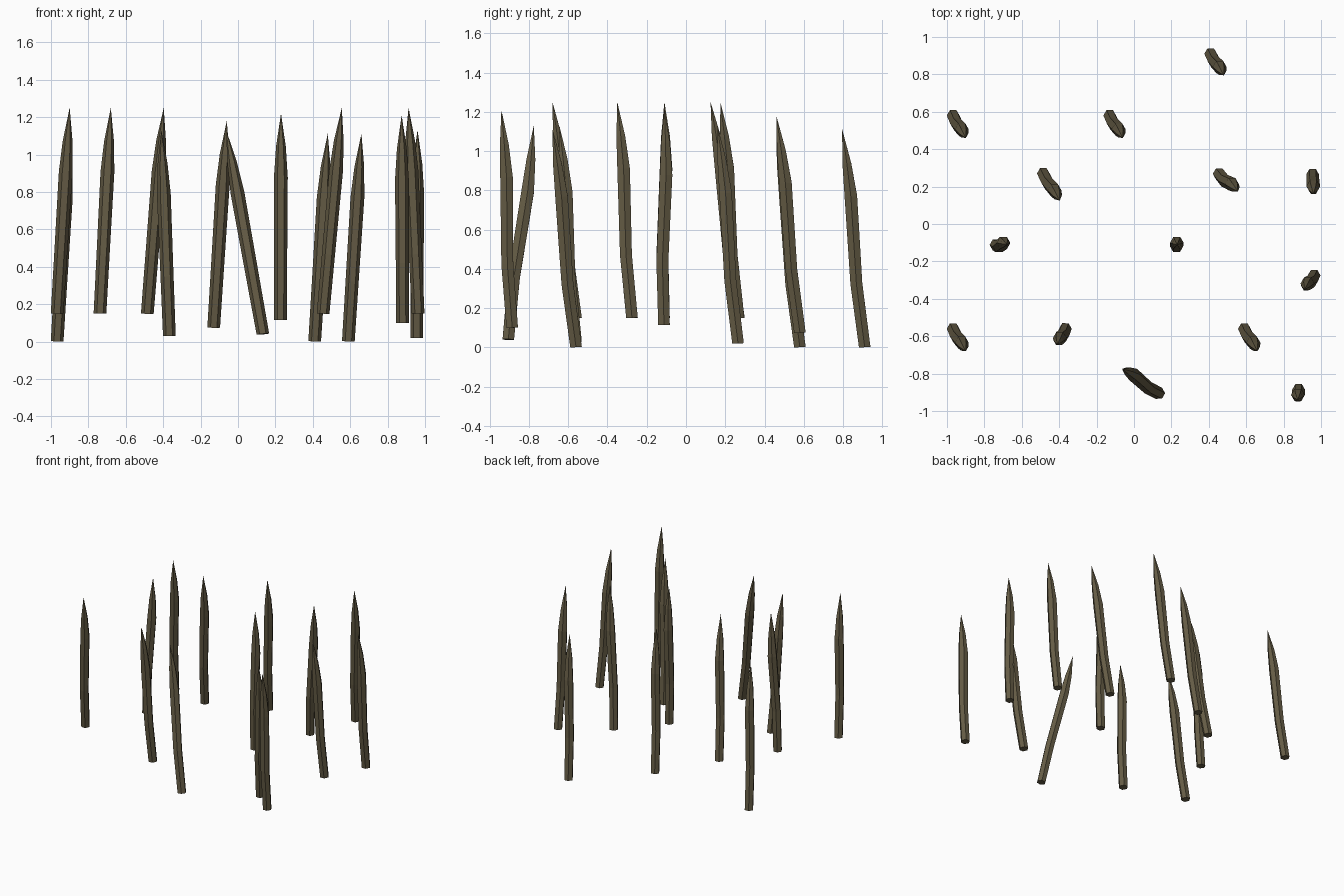
import bpy, bmesh, math
from mathutils import Vector

if "Cube" in bpy.data.objects:
    bpy.data.objects.remove(bpy.data.objects["Cube"])

wood = bpy.data.materials.new("weathered_wood")
wood.diffuse_color = (0.13, 0.107, 0.06, 1)
wood.use_nodes = True
wood.node_tree.nodes["Principled BSDF"].inputs["Base Color"].default_value = wood.diffuse_color

# each stake: base point, tip point
STAKES = [
    ((0.41, 0.91, 0.00), (0.48, 0.795, 1.11)),
    ((-0.967, 0.58, 0.00), (-0.90, 0.46, 1.11)),
    ((-0.13, 0.58, 0.075), (-0.06, 0.46, 1.18)),
    ((-0.485, 0.27, 0.15), (-0.397, 0.125, 1.25)),
    ((0.455, 0.268, 0.15), (0.555, 0.175, 1.25)),
    ((0.955, 0.265, 0.02), (0.96, 0.16, 1.13)),
    ((-0.738, -0.112, 0.15), (-0.68, -0.11, 1.25)),
    ((0.227, -0.112, 0.115), (0.23, -0.11, 1.22)),
    ((0.963, -0.275, 0.15), (0.912, -0.35, 1.25)),
    ((-0.967, -0.56, 0.15), (-0.90, -0.68, 1.25)),
    ((-0.367, -0.56, 0.03), (-0.41, -0.645, 1.13)),
    ((0.59, -0.56, 0.00), (0.66, -0.68, 1.11)),
    ((0.133, -0.905, 0.04), (-0.063, -0.775, 1.13)),
    ((0.88, -0.885, 0.10), (0.875, -0.94, 1.21)),
]
# rings along a stake: fraction of length, radius, sideways bend in y
RINGS = [(0, 0.034, 0), (0.29, 0.035, -0.009), (0.69, 0.037, 0.009), (0.84, 0.026, 0.006)]


def stake(name, base, tip):
    base, tip = Vector(base), Vector(tip)
    turn = Vector((0, 0, 1)).rotation_difference(tip - base)
    bm = bmesh.new()
    loops = []
    for t, r, bend in RINGS:
        centre = base.lerp(tip, t) + Vector((0, bend, 0))
        loops.append([bm.verts.new(centre + turn @ Vector(
            (r * math.cos(k * math.pi / 3), r * math.sin(k * math.pi / 3), 0))) for k in range(6)])
    point = bm.verts.new(tip)
    bm.faces.new(loops[0][::-1])
    for a, b in zip(loops, loops[1:]):
        for k in range(6):
            j = (k + 1) % 6
            bm.faces.new((a[k], a[j], b[j], b[k]))
    for k in range(6):
        bm.faces.new((loops[-1][k], loops[-1][(k + 1) % 6], point))
    # level the cut bottom end
    for v in loops[0]:
        v.co.z = base.z + (v.co.z - base.z) * 0.5
    low = min(v.co.z for v in loops[0])
    if low < 0:
        bmesh.ops.translate(bm, verts=bm.verts, vec=(0, 0, -low))
    me = bpy.data.meshes.new(name)
    bm.to_mesh(me)
    bm.free()
    me.materials.append(wood)
    bpy.context.collection.objects.link(bpy.data.objects.new(name, me))


for i, (b, t) in enumerate(STAKES):
    stake(f"stake_{i + 1}", b, t)
